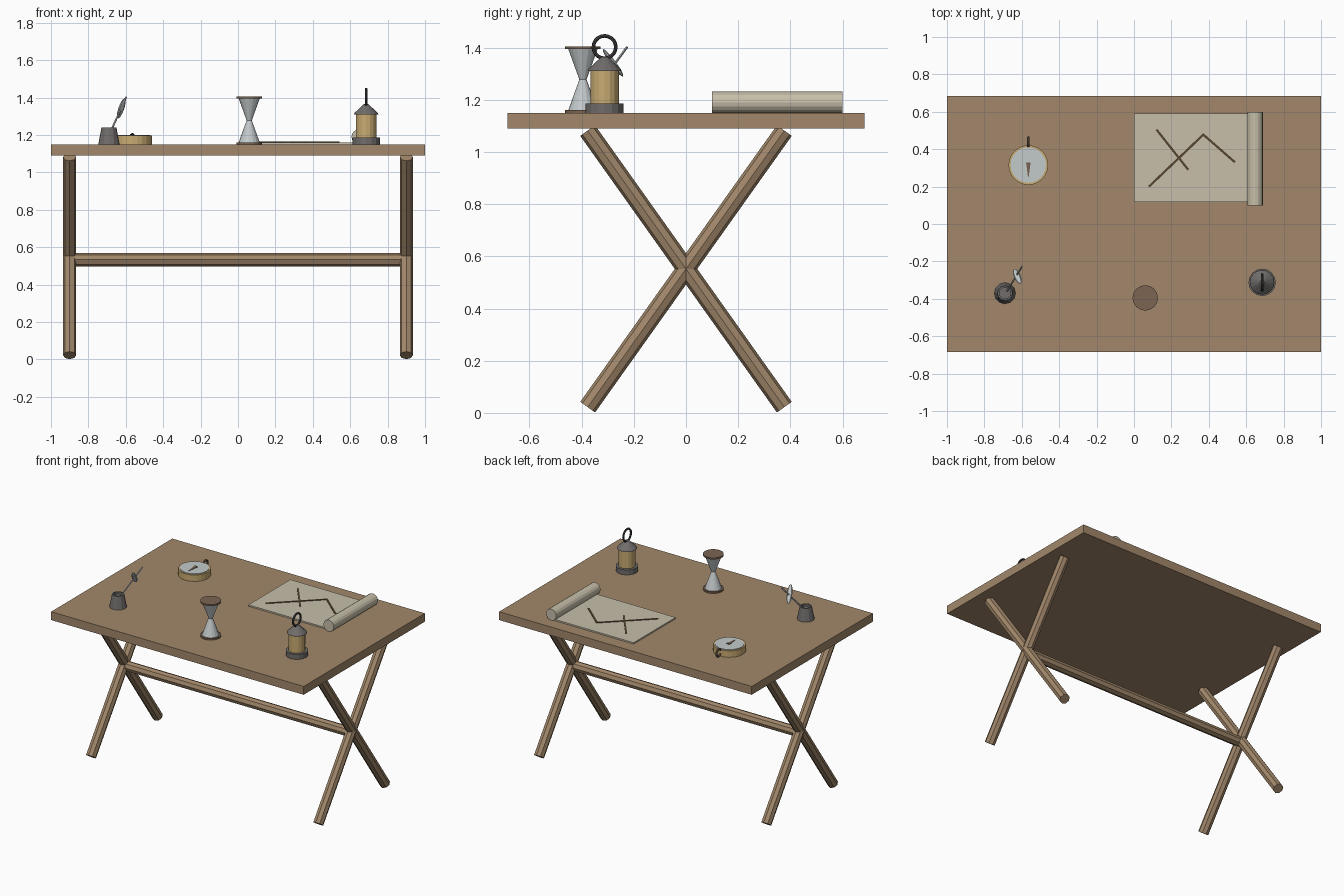
import bpy, bmesh, math
from mathutils import Vector, Matrix

if "Cube" in bpy.data.objects:
    bpy.data.objects.remove(bpy.data.objects["Cube"])


def material(name, r, g, b):
    m = bpy.data.materials.new(name)
    m.use_nodes = True
    m.diffuse_color = (r, g, b, 1)
    m.node_tree.nodes["Principled BSDF"].inputs["Base Color"].default_value = (r, g, b, 1)
    return m


WOOD = material("oak wood", 0.36, 0.245, 0.145)
DARK = material("dark wood", 0.20, 0.13, 0.085)
INK = material("brown ink", 0.09, 0.06, 0.03)
PAPER = material("parchment", 0.57, 0.52, 0.40)
BRASS = material("brass", 0.58, 0.41, 0.17)
GLASS = material("pale glass", 0.55, 0.59, 0.60)
IRON = material("grey iron", 0.16, 0.15, 0.145)
BLACK = material("blackened iron", 0.06, 0.057, 0.055)

TOP = 1.15  # height of the tabletop


def finish(name, bm, mat):
    bmesh.ops.recalc_face_normals(bm, faces=bm.faces)
    mesh = bpy.data.meshes.new(name)
    bm.to_mesh(mesh)
    bm.free()
    mesh.materials.append(mat)
    ob = bpy.data.objects.new(name, mesh)
    bpy.context.collection.objects.link(ob)
    return ob


def box(name, lo, hi, mat):
    lo, hi = Vector(lo), Vector(hi)
    bm = bmesh.new()
    bmesh.ops.create_cube(bm, size=1, matrix=Matrix.Translation((lo + hi) / 2) @ Matrix.Diagonal((*(hi - lo), 1)))
    return finish(name, bm, mat)


def rod(name, a, b, radius, mat, sides=8, tip=None):
    """Straight round bar or cone between two points."""
    a, b = Vector(a), Vector(b)
    axis = b - a
    turn = axis.to_track_quat("Z", "Y").to_matrix().to_4x4()
    bm = bmesh.new()
    bmesh.ops.create_cone(bm, cap_ends=True, segments=sides, radius1=radius,
                          radius2=radius if tip is None else tip, depth=axis.length,
                          matrix=Matrix.Translation((a + b) / 2) @ turn)
    return finish(name, bm, mat)


def lathe(name, x, y, profile, mat, sides=16):
    """Turned shape from (radius, height above the tabletop) pairs."""
    bm = bmesh.new()
    rings = []
    for r, h in profile:
        rings.append([bm.verts.new((x + r * math.cos(i * math.tau / sides),
                                    y + r * math.sin(i * math.tau / sides), TOP + h))
                      for i in range(sides)])
    for p, q in zip(rings, rings[1:]):
        for i in range(sides):
            j = (i + 1) % sides
            bm.faces.new((p[i], p[j], q[j], q[i]))
    bm.faces.new(rings[0])
    bm.faces.new(rings[-1])
    return finish(name, bm, mat)


def ring(name, centre, radius, thickness, mat):
    """Upright ring lying in the y-z plane."""
    bpy.ops.mesh.primitive_torus_add(location=centre, rotation=(0, math.pi / 2, 0), major_radius=radius,
                                     minor_radius=thickness, major_segments=20, minor_segments=8)
    ob = bpy.context.object
    ob.name = name
    ob.data.materials.append(mat)


# Table
box("tabletop", (-1, -0.685, 1.09), (1, 0.685, TOP), WOOD)
for side, x in (("right", -0.9), ("left", 0.9)):
    for facing, s in (("front", -1), ("back", 1)):
        rod(f"{side}_{facing}_leg", (x, s * 0.377, 0.022), (x, -s * 0.377, 1.082), 0.035, WOOD)
rod("stretcher", (-0.9, 0, 0.533), (0.9, 0, 0.533), 0.035, WOOD)

# Map with its rolled end and inked route
box("map_sheet", (0, 0.118, TOP), (0.64, 0.592, TOP + 0.01), PAPER)
rod("map_roll", (0.648, 0.1, TOP + 0.04), (0.648, 0.6, TOP + 0.04), 0.041, PAPER, 16)
strokes = [((0.08, 0.2), (0.373, 0.48)), ((0.368, 0.48), (0.54, 0.33)), ((0.12, 0.505), (0.29, 0.29))]
for i, (a, b) in enumerate(strokes):
    a, b = Vector(a), Vector(b)
    d = b - a
    stroke = box(f"map_stroke_{i + 1}", (-d.length / 2, -0.006, 0), (d.length / 2, 0.006, 0.005), INK)
    stroke.location = (*((a + b) / 2), TOP + 0.009)
    stroke.rotation_euler.z = math.atan2(d.y, d.x)

# Hourglass
hx, hy = 0.06, -0.395
lathe("hourglass_base", hx, hy, [(0.068, 0), (0.068, 0.011)], DARK)
lathe("hourglass_bulbs", hx, hy, [(0.056, 0.011), (0.014, 0.128), (0.056, 0.244)], GLASS)
lathe("hourglass_cap", hx, hy, [(0.068, 0.244), (0.068, 0.255)], DARK)

# Lantern
lx, ly = 0.685, -0.312
lathe("lantern_base", lx, ly, [(0.073, 0), (0.073, 0.036)], IRON)
lathe("lantern_body", lx, ly, [(0.055, 0.036), (0.055, 0.16)], BRASS)
lathe("lantern_roof", lx, ly, [(0.066, 0.16), (0.062, 0.168), (0.012, 0.215)], IRON)
ring("lantern_handle", (lx, ly, 1.402), 0.043, 0.007, BLACK)

# Compass
cx, cy = -0.565, 0.315
lathe("compass_case", cx, cy, [(0.106, 0), (0.106, 0.046)], BRASS, 24)
lathe("compass_dial", cx, cy, [(0.095, 0.044), (0.095, 0.05)], GLASS, 24)
needle = rod("compass_needle", (0, 0.015, 0), (0, -0.065, 0), 0.014, DARK, 6, 0.002)
needle.location = (cx, cy, TOP + 0.052)
needle.scale.z = 0.4
ring("compass_loop", (cx, cy + 0.123, TOP + 0.03), 0.025, 0.007, DARK)

# Inkwell with a hollow mouth
ix, iy = -0.69, -0.37
lathe("inkwell", ix, iy, [(0.057, 0), (0.04, 0.09), (0.03, 0.09), (0.03, 0.075)], IRON, 12)

# Quill shaft and vane
rod("quill_shaft", (ix + 0.01, iy + 0.01, TOP + 0.07), (-0.598, -0.226, 1.402), 0.005, GLASS, 6)
bm = bmesh.new()
bmesh.ops.create_uvsphere(bm, u_segments=8, v_segments=6, radius=1)
vane = finish("quill_vane", bm, GLASS)
vane.scale = (0.018, 0.01, 0.068)
vane.rotation_mode = "QUATERNION"
vane.rotation_quaternion = Vector((0.035, -0.08, 0.11)).to_track_quat("Z", "Y")
vane.location = (-0.624, -0.28, 1.342)
